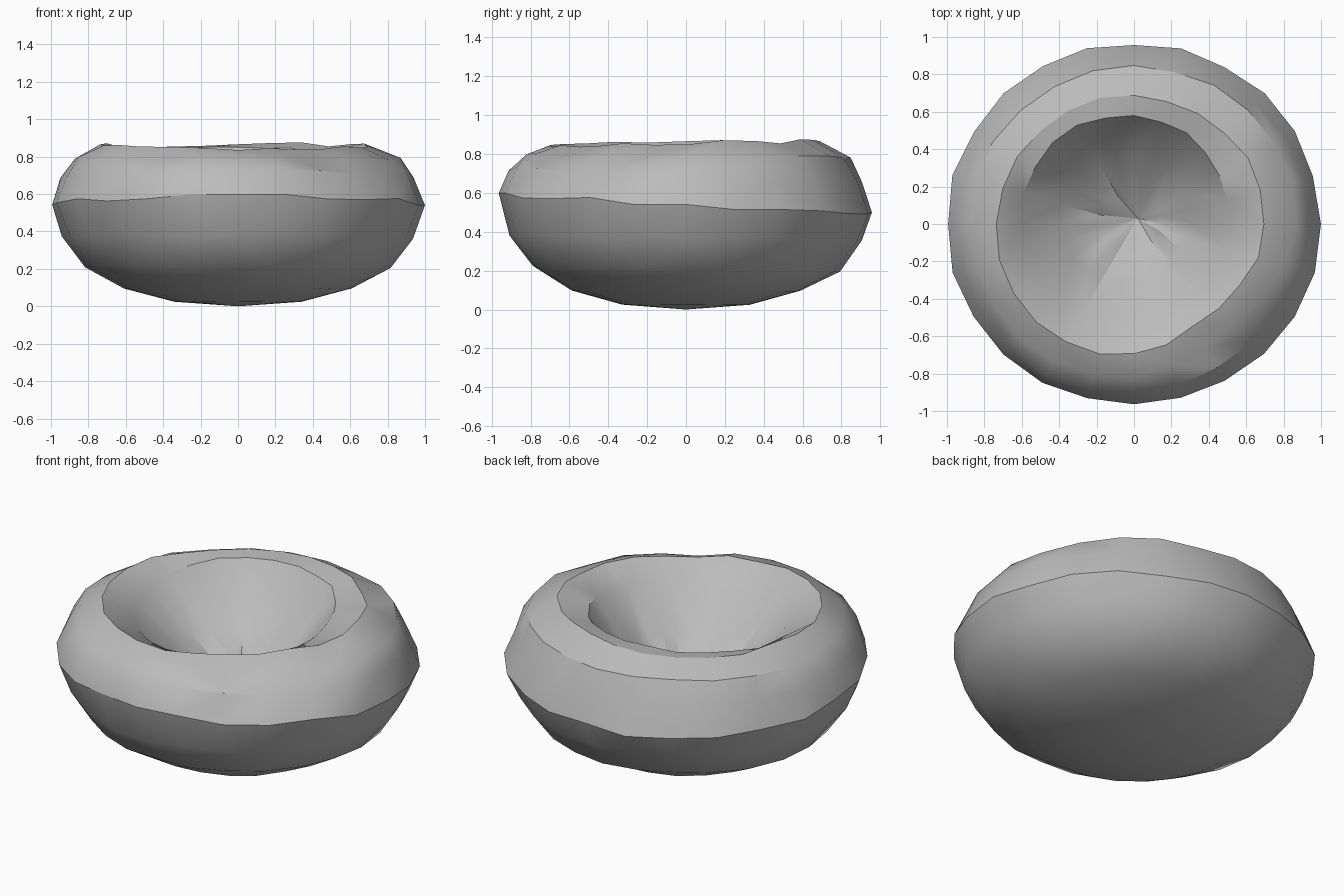
import bpy, bmesh, math, random

if "Cube" in bpy.data.objects:
    bpy.data.objects.remove(bpy.data.objects["Cube"])

random.seed(4)
SEG = 24

# Each ring: height, rise to the back, radius, shift in x, shift in y, chip depth
RINGS = [
    (0.025, 0.00, 0.34, 0, 0, 0),
    (0.095, 0.00, 0.61, 0, 0, 0),
    (0.21, -0.01, 0.82, 0, 0, 0),
    (0.37, -0.02, 0.935, 0, 0, 0),
    (0.54, -0.05, 1.0, 0, 0, 0),
    (0.69, -0.035, 0.945, 0, -0.01, 0.04),
    (0.785, -0.01, 0.875, 0, 0, 0.10),
    (0.855, 0.01, 0.725, -0.015, -0.015, 0.08),
    (0.785, 0.06, 0.555, -0.045, 0.045, 0),
    (0.545, 0.02, 0.35, -0.045, 0.02, 0),
    (0.435, 0.015, 0.165, -0.015, 0.015, 0),
]

bm = bmesh.new()
loops = []
for height, rise, radius, dx, dy, chip in RINGS:
    loop = []
    jitter = 0.014 * min(1, height / 0.4)
    for s in range(SEG):
        a = s / SEG * math.tau
        # Slightly narrow front to back, with a worn front right shoulder
        r = radius * (1 - 0.035 * math.sin(a) ** 2)
        r += dx * math.cos(a) + dy * math.sin(a)
        r -= chip * max(0, math.cos(a + math.radians(50))) ** 5
        r += random.uniform(-jitter, jitter) * 0.6
        z = height + rise * math.sin(a) + random.uniform(-jitter, jitter)
        loop.append(bm.verts.new((r * math.cos(a), r * math.sin(a), z)))
    loops.append(loop)

# Outer shell, rim and hollow walls
for low, high in zip(loops, loops[1:]):
    for s in range(SEG):
        n = (s + 1) % SEG
        bm.faces.new((low[s], low[n], high[n], high[s]))

# Closed underside and hollow floor
under = bm.verts.new((0, 0, 0))
floor = bm.verts.new((0.02, 0.03, 0.37))
for s in range(SEG):
    n = (s + 1) % SEG
    bm.faces.new((under, loops[0][n], loops[0][s]))
    bm.faces.new((floor, loops[-1][s], loops[-1][n]))

# Chipped facets from splitting the uneven quads
bmesh.ops.triangulate(bm, faces=bm.faces[:], quad_method='SHORT_EDGE')
bmesh.ops.recalc_face_normals(bm, faces=bm.faces[:])

mesh = bpy.data.meshes.new("stone_bowl")
bm.to_mesh(mesh)
bm.free()
bowl = bpy.data.objects.new("stone_bowl", mesh)
bpy.context.collection.objects.link(bowl)

stone = bpy.data.materials.new("stone grey")
stone.diffuse_color = (0.5, 0.5, 0.5, 1)
stone.use_nodes = True
stone.node_tree.nodes["Principled BSDF"].inputs["Base Color"].default_value = stone.diffuse_color
mesh.materials.append(stone)

# Smooth stone with hard creases
bpy.context.view_layer.objects.active = bowl
bowl.select_set(True)
bpy.ops.object.shade_smooth_by_angle(angle=math.radians(30))
